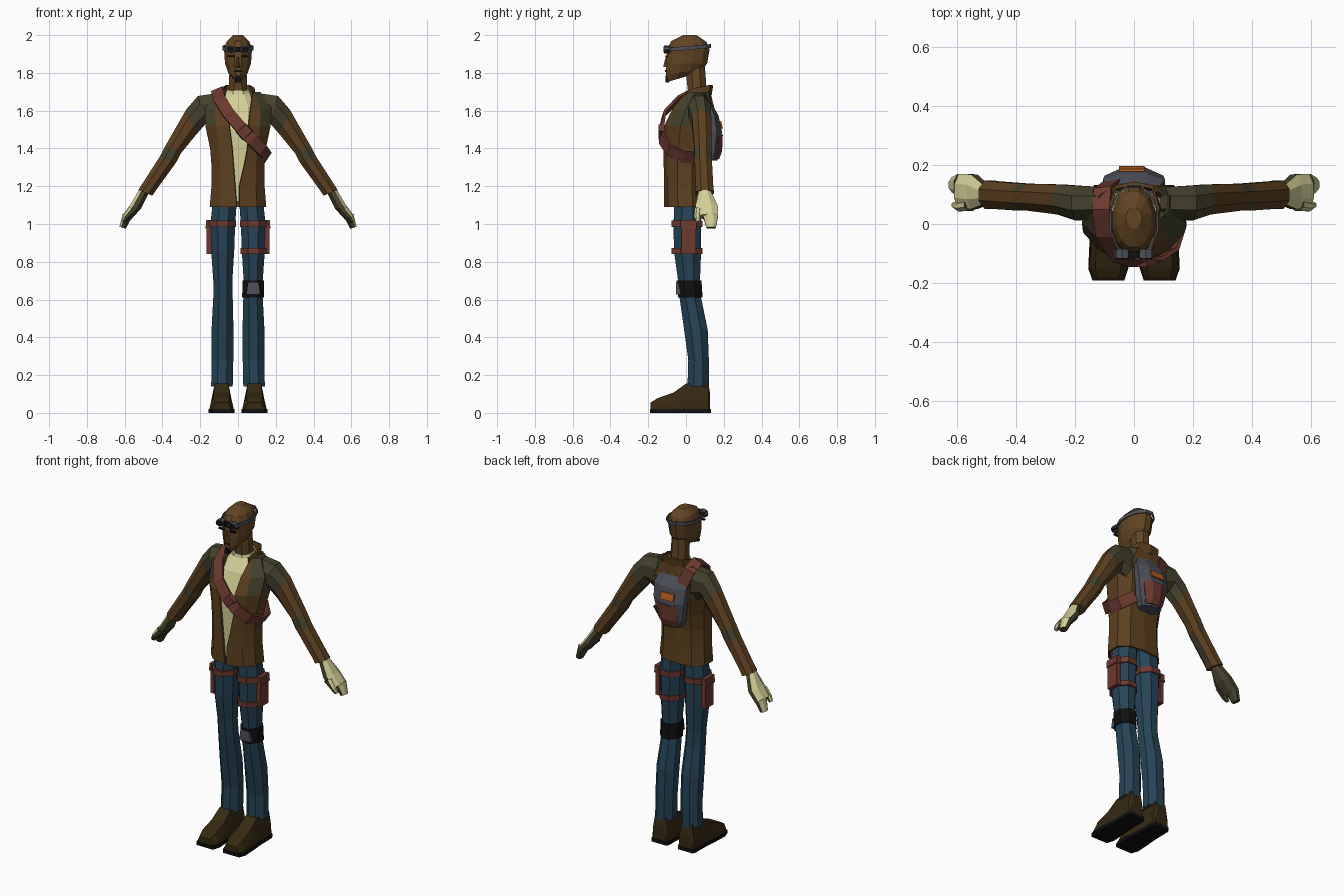
import bpy, bmesh, math
from mathutils import Vector

def material(name, rgb):
    m = bpy.data.materials.new(name)
    m.diffuse_color = [((c / 255 + 0.055) / 1.055) ** 2.4 if c > 10 else c / 3295 for c in rgb] + [1]
    return m

SKIN = material("skin brown", (98, 69, 35))
JACKET = material("jacket brown", (92, 64, 32))
OLIVE = material("olive", (68, 65, 45))
CREAM = material("cream", (212, 208, 152))
RED = material("red leather", (108, 57, 48))
GREY = material("slate grey", (78, 80, 90))
BLUE = material("denim blue", (38, 67, 86))
BOOT = material("boot brown", (54, 41, 19))
BLACK = material("black", (16, 16, 16))
ORANGE = material("orange", (180, 92, 30))

def loft(name, rings, mats, closed=True, caps=True, thick=0, rule=None):
    """Skin a list of equal-length point rings; rule(centre, normal) picks the material."""
    bm = bmesh.new()
    vs = [[bm.verts.new(p) for p in r] for r in rings]
    n = len(rings[0])
    for a, b in zip(vs, vs[1:]):
        for i in range(n if closed else n - 1):
            j = (i + 1) % n
            bm.faces.new((a[i], a[j], b[j], b[i]))
    if closed and caps:
        bm.faces.new(vs[0])
        bm.faces.new(vs[-1])
    bmesh.ops.recalc_face_normals(bm, faces=bm.faces)
    if rule:
        for f in bm.faces:
            f.material_index = rule(f.calc_center_median(), f.normal)
    me = bpy.data.meshes.new(name)
    bm.to_mesh(me)
    bm.free()
    for m in mats:
        me.materials.append(m)
    ob = bpy.data.objects.new(name, me)
    bpy.context.collection.objects.link(ob)
    if thick:
        mod = ob.modifiers.new("thickness", 'SOLIDIFY')
        mod.thickness, mod.offset = thick, 0
    return ob

def octo(x0, x1, y0, y1, zf, zb=None, n=8):
    """Flat-sided ring filling a rectangle, tilted from zf at the front to zb at the back."""
    zb = zf if zb is None else zb
    pts = []
    for k in range(n):
        a = math.pi * (2 * k + 1) / n
        c, s = [math.copysign(min(1, abs(t) / math.cos(math.pi / n)), t) for t in (math.cos(a), math.sin(a))]
        pts.append(((x0 + x1) / 2 + c * (x1 - x0) / 2, (y0 + y1) / 2 + s * (y1 - y0) / 2,
                    zf + (zb - zf) * (s + 1) / 2))
    return pts

def box(name, x0, x1, y0, y1, z0, z1, mat, t=0.0):
    """Box whose top is narrowed by t."""
    r = lambda z, t: [(x0 + t, y0, z), (x1 - t, y0, z), (x1 - t, y1, z), (x0 + t, y1, z)]
    return loft(name, [r(z0, 0), r(z1, t)], [mat])

# --- head and neck
HEAD = [(1.752, 1.79, .024, -.098, .03), (1.79, 1.82, .052, -.107, .09), (1.85, 1.85, .069, -.105, .112),
        (1.925, 1.925, .074, -.10, .125), (1.968, 1.965, .06, -.078, .108), (2.0, 2.0, .027, -.015, .055)]
loft("head", [octo(-w, w, a, b, zf, zb, 12) for zf, zb, w, a, b in HEAD], [SKIN])
loft("neck", [octo(-.05, .05, .015, .112, 1.66), octo(-.045, .045, -.005, .10, 1.84)], [SKIN])
loft("nose", [[(-.014, -.10, 1.828), (.014, -.10, 1.828), (0, -.121, 1.834)],
              [(-.008, -.10, 1.885), (.008, -.10, 1.885), (0, -.107, 1.885)]], [SKIN])
box("moustache", -.02, .02, -.111, -.10, 1.806, 1.815, BLACK, .006)
box("goatee", -.017, .017, -.109, -.09, 1.75, 1.785, BLACK, .008)
for s in (1, -1):
    box("eyebrow", s * .035 - .02, s * .035 + .02, -.108, -.095, 1.884, 1.892, BLACK)

# --- goggles worn on the forehead
loft("goggle_strap", [octo(-w, w, -.107, .13, z, z + .02, 12) for z, w in ((1.912, .08), (1.932, .08))],
     [GREY], caps=False, thick=.006)
box("goggle_bridge", -.066, .066, -.114, -.085, 1.91, 1.938, BLACK, .005)
for s in (1, -1):
    def disc(r, y):
        return [(s * .04 + r * 1.3 * math.cos(k * math.pi / 4), y, 1.924 + r * math.sin(k * math.pi / 4)) for k in range(8)]
    loft("goggle_frame", [disc(.021, -.085), disc(.021, -.116)], [GREY])
    loft("goggle_lens", [disc(.017, -.11), disc(.016, -.12)], [BLACK])

# --- shirt
loft("shirt", [octo(-w, w, a, b, z) for z, w, a, b in
     ((1.12, .115, -.085, .07), (1.3, .115, -.09, .075), (1.5, .13, -.095, .10), (1.62, .13, -.05, .11),
      (1.69, .075, .0, .115))], [CREAM])
loft("shirt_collar", [octo(-.062, .062, .0, .118, 1.68, 1.70), octo(-.056, .056, .005, .115, 1.705, 1.72)],
     [CREAM], caps=False, thick=.008)

# --- open jacket: z, left edge, right edge, half width, front, back
COAT = [(1.09, -.006, .006, .145, -.112, .09), (1.2, -.014, .006, .136, -.112, .085),
        (1.3, -.022, .03, .135, -.113, .085), (1.4, -.03, .05, .143, -.114, .10),
        (1.52, -.045, .055, .168, -.11, .128), (1.61, -.06, .065, .172, -.066, .135),
        (1.695, -.07, .078, .115, .005, .125)]
def coat_ring(z, l, r, w, f, b):
    d = b - f
    side = [(.68 * w, f + .1 * d), (w, f + .35 * d), (w, f + .72 * d), (.66 * w, b - .04 * d)]
    return ([(r, f, z)] + [(x, y, z) for x, y in side] + [(0, b, z)]
            + [(-x, y, z) for x, y in reversed(side)] + [(l, f, z)])
yoke = lambda c, n: int(c.z > 1.53 and abs(c.x) > .1)
loft("jacket", [coat_ring(*c) for c in COAT], [JACKET, OLIVE], closed=False, thick=.01, rule=yoke)
loft("jacket_collar", [
    [(.075, -.005, 1.67), (.088, .05, 1.68), (.065, .115, 1.685), (0, .13, 1.685),
     (-.065, .115, 1.685), (-.088, .05, 1.68), (-.075, -.005, 1.67)],
    [(.07, .0, 1.70), (.082, .05, 1.72), (.062, .125, 1.735), (0, .138, 1.735),
     (-.062, .125, 1.735), (-.082, .05, 1.72), (-.07, .0, 1.70)]], [JACKET], closed=False, thick=.012)

# --- arms and hands: outer x, z, inner x, z, front, back
ARM = [(.09, 1.695, .13, 1.50, .02, .125), (.212, 1.678, .172, 1.53, .012, .13),
       (.275, 1.605, .22, 1.475, .032, .134), (.385, 1.412, .302, 1.375, .045, .136),
       (.415, 1.355, .328, 1.325, .045, .137), (.515, 1.2, .437, 1.175, .052, .145),
       (.527, 1.18, .453, 1.15, .05, .148)]
PALM = [(.522, 1.185, .475, 1.16, .068, .13), (.568, 1.105, .515, 1.08, .05, .168),
        (.61, 1.05, .565, 1.025, .056, .17)]
FINGERS = [(.61, 1.055, .565, 1.03, .09, .17), (.628, .985, .594, .975, .108, .158)]
THUMB = [(.575, 1.09, .53, 1.065, .045, .085), (.605, 1.045, .575, 1.03, .043, .078),
         (.618, 1.015, .598, 1.005, .055, .074)]
def limb_ring(s, ox, oz, ix, iz, f, b):
    pts = []
    for k in range(8):
        a = math.pi * (2 * k + 1) / 8
        t = .5 + .5 * math.cos(a) / .924
        pts.append((s * (ix + (ox - ix) * t), (f + b) / 2 + math.sin(a) / .924 * (b - f) / 2, iz + (oz - iz) * t))
    return pts
for s in (1, -1):
    loft("sleeve", [limb_ring(s, *r) for r in ARM], [JACKET, OLIVE],
         rule=lambda c, n: int(abs(c.x) < .25 and c.z > 1.5 or .34 < abs(c.x) < .39 and c.z < 1.4))
    for nm, rows in (("palm", PALM), ("fingers", FINGERS), ("thumb", THUMB)):
        loft(nm, [limb_ring(s, *r) for r in rows], [OLIVE, CREAM], rule=lambda c, n: int(n.x * s > .3))

# --- trousers: z, inner, outer, front, back
LEG = [(1.15, .004, .13, -.06, .075), (1.0, .015, .146, -.066, .08), (.86, .02, .142, -.064, .08),
       (.70, .03, .131, -.042, .074), (.61, .028, .131, -.034, .08), (.44, .024, .14, -.01, .115),
       (.28, .025, .14, .012, .121), (.14, .028, .142, .008, .122)]
def leg_band(name, s, x0, x1, y0, y1, z0, z1, mat):
    xs = sorted((s * x0, s * x1))
    loft(name, [octo(*xs, y0, y1, z) for z in (z0, z1)], [mat])

# --- boots: y, half width, top
SHOE = [(.128, .044, .10), (.118, .052, .158), (.0, .054, .155), (-.065, .06, .108), (-.15, .064, .078), (-.187, .05, .055)]
for s in (1, -1):
    loft("trouser_leg", [octo(*sorted((s * a, s * b)), f, k, z) for z, a, b, f, k in LEG], [BLUE])
    cx = s * .087
    loft("boot", [[(cx - w, y, .018), (cx + w, y, .018), (cx + .95 * w, y, .5 * h), (cx + .68 * w, y, h),
                   (cx - .68 * w, y, h), (cx - .95 * w, y, .5 * h)] for y, w, h in SHOE], [BOOT])
    loft("sole", [[(cx - w - .004, y, 0), (cx + w + .004, y, 0), (cx + w + .004, y, .02), (cx - w - .004, y, .02)]
                  for y, w, h in [(.132, .044, 0)] + SHOE[1:-1] + [(-.191, .05, 0)]], [BLACK])
    # thigh pouch and strap
    leg_band("thigh_strap", s, .01, .154, -.077, .088, .985, 1.018, RED)
    px = sorted((s * .14, s * .166))
    box("thigh_pouch", *px, -.025, .052, .842, 1.0, RED)
    box("pouch_flap", *sorted((s * .14, s * .172)), -.029, .056, .975, 1.02, RED, .004)

# --- single-side leg gear
leg_band("lower_thigh_strap", 1, .014, .15, -.076, .088, .842, .872, RED)
loft("knee_band", [octo(.022, .137, -.042, .088, .612), octo(.024, .137, -.05, .082, .70)], [BLACK])
box("knee_plate", .044, .118, -.052, -.03, .628, .69, GREY, .008)

# --- shoulder strap wrapping the chest
PATH = [(-.07, .145, 1.58), (-.105, .12, 1.68), (-.11, .05, 1.71), (-.098, -.04, 1.662), (-.05, -.115, 1.585),
        (.01, -.13, 1.515), (.075, -.126, 1.445), (.13, -.09, 1.39), (.155, -.01, 1.355),
        (.15, .06, 1.35), (.09, .12, 1.39)]
P = [Vector(p) for p in PATH]
ribbon = []
for i, p in enumerate(P):
    tangent = P[min(i + 1, len(P) - 1)] - P[max(i - 1, 0)]
    side = tangent.cross(p - Vector((0, .03, 1.45))).normalized() * .032
    ribbon.append([p - side, p + side])
loft("chest_strap", ribbon, [RED], closed=False, thick=.014)
def tilted(cx, cz, hx, hz, y):
    c, s = math.cos(-.82), math.sin(-.82)
    return [(cx + a * hx * c - b * hz * s, y, cz + a * hx * s + b * hz * c) for a, b in ((-1, -1), (1, -1), (1, 1), (-1, 1))]
loft("strap_pouch", [tilted(.035, 1.487, .028, .036, -.12), tilted(.035, 1.487, .024, .032, -.145)], [RED])

# --- backpack
PACK = [(1.335, .06, .08, .165), (1.375, .078, .08, .182), (1.49, .1, .10, .19), (1.575, .105, .10, .172), (1.635, .085, .10, .137)]
loft("backpack", [octo(-w, w, a, b, z) for z, w, a, b in PACK], [GREY])
loft("backpack_pocket", [octo(-w, w, .12, b, z) for z, w, b in
     ((1.345, .05, .176), (1.385, .06, .191), (1.475, .075, .195))], [RED])
loft("orange_tag", [[(x, .176 + d, 1.545), (x, .186 + d, 1.505), (x, .196 + d, 1.505), (x, .186 + d, 1.545)]
     for x, d in ((-.05, 0), (.035, 0))], [ORANGE])
